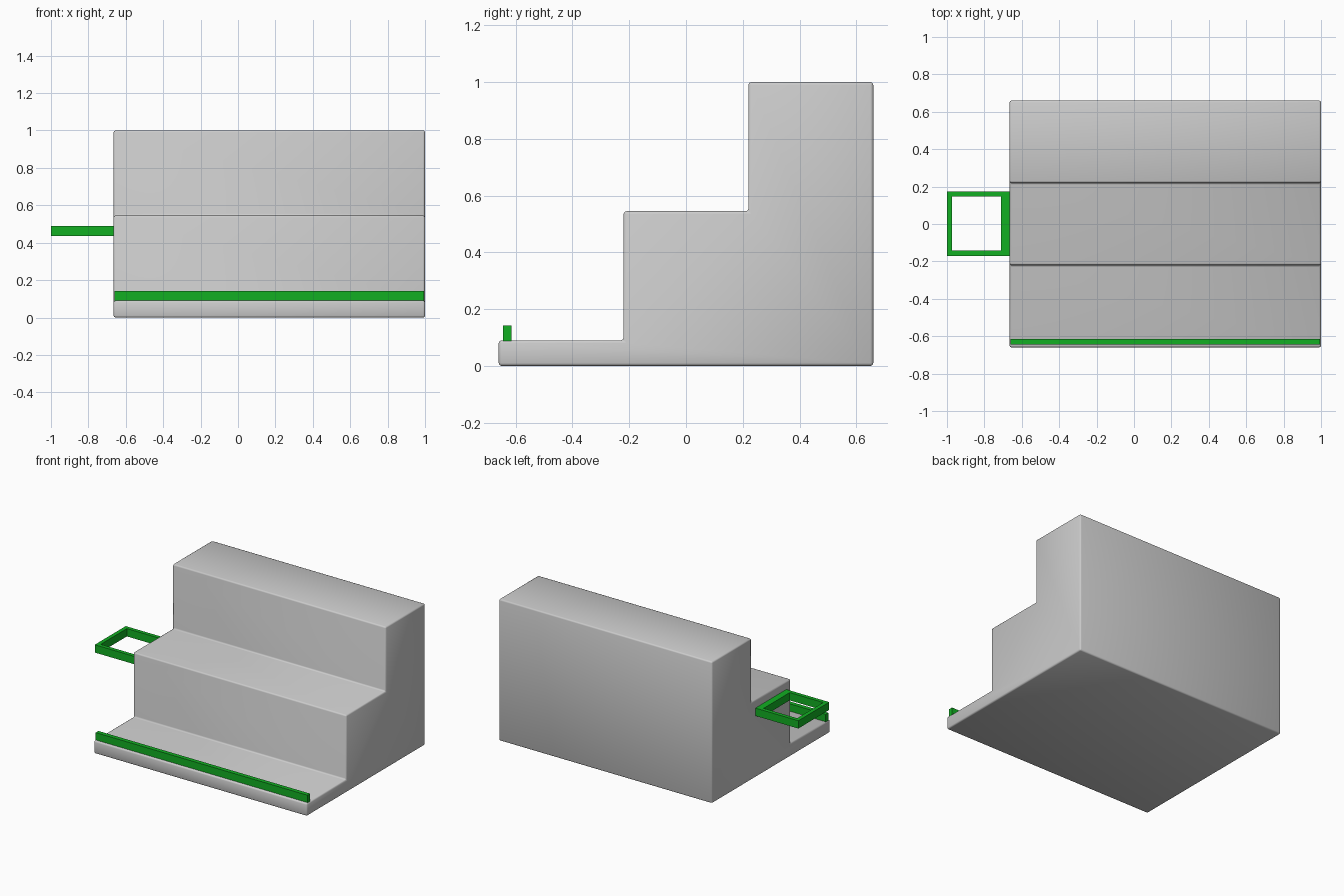
import bpy, bmesh

if "Cube" in bpy.data.objects:
    bpy.data.objects.remove(bpy.data.objects["Cube"])


def material(name, color):
    m = bpy.data.materials.new(name)
    m.diffuse_color = (*color, 1)
    m.use_nodes = True
    m.node_tree.nodes["Principled BSDF"].inputs["Base Color"].default_value = m.diffuse_color
    return m


GREY = material("light grey", (0.6, 0.6, 0.6))
GREEN = material("bright green", (0.006, 0.43, 0.016))


def prism(name, outline, axis, lo, hi, mat):
    """Extrude a 2D outline along x (outline in y, z) or z (outline in x, y)."""
    def put(p, t):
        return (t, *p) if axis == "x" else (*p, t)
    bm = bmesh.new()
    a = [bm.verts.new(put(p, lo)) for p in outline]
    b = [bm.verts.new(put(p, hi)) for p in outline]
    bm.faces.new(a)
    bm.faces.new(b)
    n = len(a)
    for i in range(n):
        j = (i + 1) % n
        bm.faces.new((a[i], a[j], b[j], b[i]))
    bmesh.ops.recalc_face_normals(bm, faces=bm.faces)
    me = bpy.data.meshes.new(name)
    bm.to_mesh(me)
    bm.free()
    me.materials.append(mat)
    ob = bpy.data.objects.new(name, me)
    bpy.context.collection.objects.link(ob)
    return ob


def rect(x0, y0, x1, y1):
    return [(x0, y0), (x1, y0), (x1, y1), (x0, y1)]


# Stepped body: three treads with softly rounded edges
steps = [(-0.66, 0), (0.66, 0), (0.66, 1), (0.22, 1), (0.22, 0.545),
         (-0.22, 0.545), (-0.22, 0.09), (-0.66, 0.09)]
body = prism("stepped_body", steps, "x", -0.665, 1.0, GREY)
bevel = body.modifiers.new("rounded edges", "BEVEL")
bevel.width = 0.01
bevel.segments = 2
bevel.limit_method = "ANGLE"
bpy.context.view_layer.objects.active = body
body.select_set(True)
bpy.ops.object.modifier_apply(modifier=bevel.name)
bpy.ops.object.shade_smooth_by_angle(angle=0.9)

# Front lip rail standing on the lowest tread
prism("front_rail", rect(-0.645, 0.085, -0.615, 0.142), "x", -0.66, 0.995, GREEN)

# Square side holder: open frame with a solid rim
holder = prism("side_holder", rect(-1.0, -0.17, -0.66, 0.175), "z", 0.435, 0.49, GREEN)
cutter = prism("holder_cutter", rect(-0.972, -0.143, -0.71, 0.148), "z", 0.3, 0.6, GREEN)
cut = holder.modifiers.new("opening", "BOOLEAN")
cut.operation = "DIFFERENCE"
cut.solver = "EXACT"
cut.object = cutter
bpy.context.view_layer.objects.active = holder
bpy.ops.object.modifier_apply(modifier=cut.name)
bpy.data.objects.remove(cutter)
